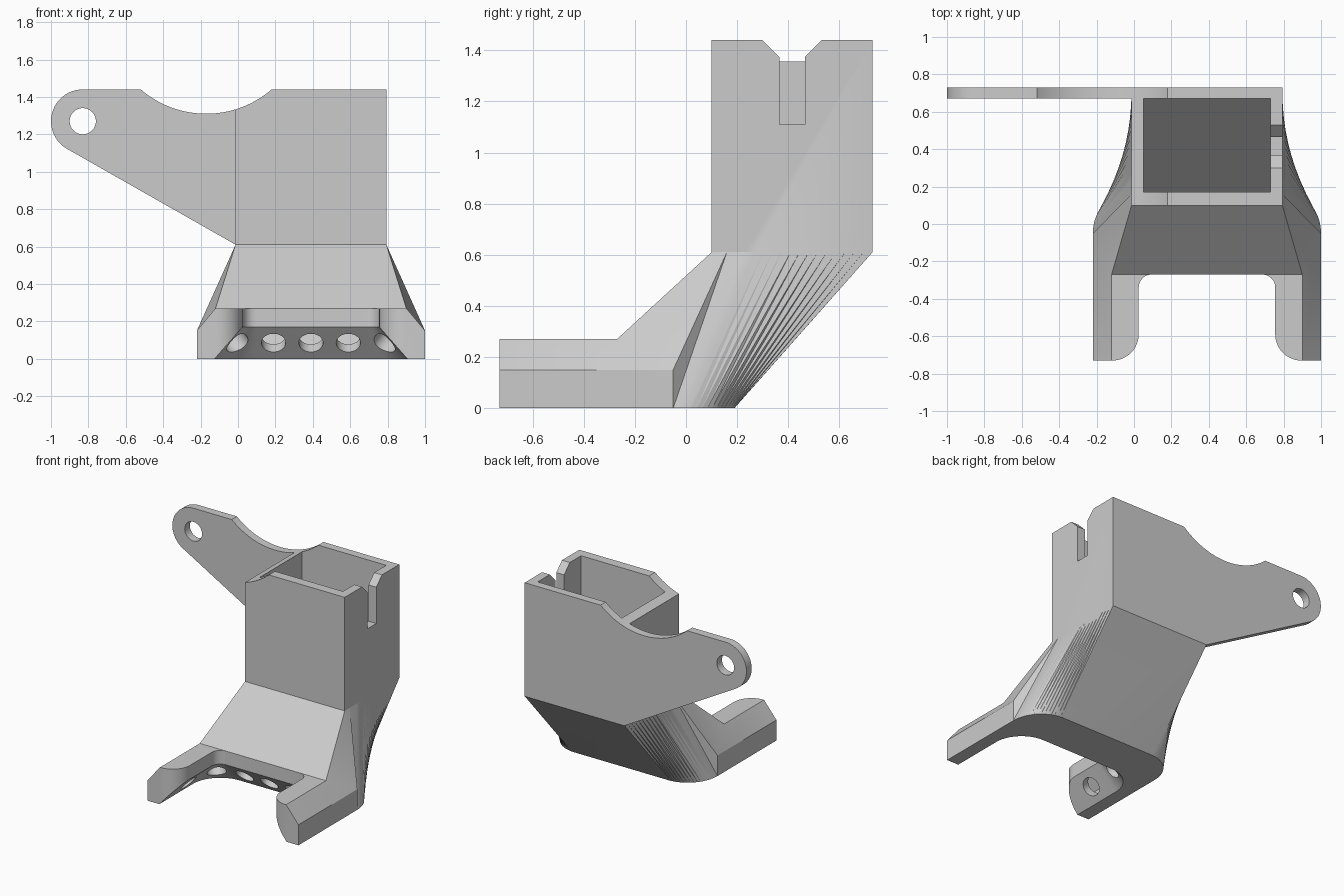
import bpy, bmesh
from math import sin, cos, pi, radians, atan2, hypot
from mathutils import Vector, Matrix

if "Cube" in bpy.data.objects:
    bpy.data.objects.remove(bpy.data.objects["Cube"], do_unlink=True)

CX = 0.39                      # symmetry plane of the duct
grey = bpy.data.materials.new("plain grey")
grey.use_nodes = True
grey.diffuse_color = (0.6, 0.6, 0.6, 1)
grey.node_tree.nodes["Principled BSDF"].inputs["Base Color"].default_value = (0.6, 0.6, 0.6, 1)


def finish(name, bm):
    bmesh.ops.remove_doubles(bm, verts=bm.verts, dist=1e-5)
    bmesh.ops.recalc_face_normals(bm, faces=bm.faces)
    mesh = bpy.data.meshes.new(name)
    bm.to_mesh(mesh)
    bm.free()
    mesh.materials.append(grey)
    ob = bpy.data.objects.new(name, mesh)
    bpy.context.collection.objects.link(ob)
    return ob


def loft(name, rings):
    """Closed solid through rings of equal point count."""
    bm = bmesh.new()
    vs = [[bm.verts.new(p) for p in ring] for ring in rings]
    n = len(rings[0])
    for a, b in zip(vs, vs[1:]):
        for i in range(n):
            j = (i + 1) % n
            bm.faces.new((a[i], a[j], b[j], b[i]))
    bm.faces.new(vs[0])
    bm.faces.new(vs[-1])
    return finish(name, bm)


def prism(name, pts, axis, lo, hi):
    """Extrude a 2D outline along an axis; pts are the other two coordinates in order."""
    def place(p, t):
        q = list(p)
        q.insert("xyz".index(axis), t)
        return q
    return loft(name, [[place(p, t) for p in pts] for t in (lo, hi)])


def arc(cx, cy, r, a, b, n=12):
    return [(cx + r * cos(radians(a + (b - a) * i / n)),
             cy + r * sin(radians(a + (b - a) * i / n))) for i in range(n + 1)]


def combine(target, tool, operation="DIFFERENCE"):
    tool.hide_render = True
    mod = target.modifiers.new("combine", "BOOLEAN")
    mod.operation, mod.solver, mod.object = operation, "EXACT", tool
    bpy.context.view_layer.objects.active = target
    bpy.ops.object.modifier_apply(modifier=mod.name)
    bpy.data.objects.remove(tool, do_unlink=True)


# Outer shell: straight legs, twisted transition and upright box
def shell():
    bm = bmesh.new()

    def flip(p):
        return (-p[0], p[1], p[2])

    def face(*pts):
        bm.faces.new([bm.verts.new((p[0] + CX, p[1], p[2])) for p in pts])

    def both(*pts):
        face(*pts)
        face(*[flip(p) for p in pts])

    def across(p, q):
        face(p, q, flip(q), flip(p))

    front = [(0.51, -0.73, 0.27), (0.61, -0.73, 0.15), (0.61, -0.73, 0)]
    a, b = (0.51, -0.27, 0.27), (0.61, -0.05, 0.15)
    n = 16
    low = [(0.38 + 0.23 * cos(i * pi / 2 / n), -0.05 + 0.24 * sin(i * pi / 2 / n), 0)
           for i in range(n + 1)]
    corner = (0.403, 0.10, 0.61)
    up = [(0.403, 0.16 + 0.57 * i / n, 0.61) for i in range(n + 1)]
    top = [(0.403, 0.73, 1.44), (0.403, 0.10, 1.44)]

    face(*front, *[flip(p) for p in reversed(front)])
    face(front[2], *low, *[flip(p) for p in reversed(low)], flip(front[2]))
    across(front[0], a)
    both(front[0], front[1], b, a)
    both(front[1], front[2], low[0], b)
    across(a, corner)
    both(a, b, corner)
    both(b, up[0], corner)
    both(b, low[0], up[0])
    for i in range(n):
        both(low[i], low[i + 1], up[i + 1])
        both(low[i], up[i + 1], up[i])
    across(low[-1], up[-1])
    both(corner, *up, *top)
    across(up[-1], top[0])
    across(*top)
    across(top[1], corner)
    return finish("duct_body", bm)


body = shell()

# Mounting tab with rounded end, in line with the back wall
tab_low = (CX - 0.403, 0.61)
tab = prism("mounting_tab",
            [(0.03, 1.44)] + arc(-0.83, 1.27, 0.17, 90, 241, 24) + [tab_low, (0.03, 0.61)],
            "y", 0.67, 0.73)
combine(body, tab, "UNION")
combine(body, prism("tab_hole", arc(-0.83, 1.27, 0.07, 0, 352.5, 47), "y", 0.5, 0.9))

# Round dip through the top edge
combine(body, prism("top_dip", arc(-0.17, 1.846, 0.536, 0, 357, 119), "y", -0.2, 1))

# Hollow of box and sloping channel
channel = [(0.17, 1.6), (0.17, 0.59), (-0.19, 0.26), (-0.19, 0.17),
           (-0.09, 0.06), (0.17, 0.06), (0.67, 0.62), (0.67, 1.6)]
combine(body, prism("channel", channel, "x", 0.05, 0.73))

# Chamfered cable slot in the left wall
slot = [(0.365, 1.11), (0.465, 1.11), (0.465, 1.375), (0.53, 1.44), (0.53, 1.6),
        (0.30, 1.6), (0.30, 1.44), (0.365, 1.375)]
combine(body, prism("slot", slot, "x", 0.7, 0.9))

# Opening between the legs: upright rim above a flared lower face
rings = []
for z, d in ((-0.034, 0.18), (0.17, 0), (0.4, 0)):
    half = [(0.365 + d, -1)] + arc(0.295, -0.34, 0.07 + d, 0, 90)
    pts = half + [(-x, y) for x, y in reversed(half)]
    rings.append([(x + CX, y, z) for x, y in pts])
combine(body, loft("leg_opening", rings))

# Rounded inner leg tips and hollow legs
tip = arc(0.505, -0.59, 0.14, 180, 270) + [(0.505, -0.8), (0.3, -0.8), (0.3, -0.59)]
bore = [(0.54, 0.06), (0.55, 0.06), (0.55, 0.13), (0.48, 0.21), (0.44, 0.21), (0.44, 0.17)]
for s in (1, -1):
    combine(body, prism("leg_tip", [(CX + s * x, y) for x, y in tip], "z", -0.1, 0.4))
    combine(body, prism("leg_bore", [(CX + s * x, z) for x, z in bore], "y", -0.65, -0.08))

# Nozzle holes square to the flared face
k = 0.5 ** 0.5
holes = [((x, -0.195), (0, 1)) for x in (-0.2, 0, 0.2)]
for s in (1, -1):
    holes += [((s * (0.295 + 0.145 * k), -0.34 + 0.145 * k), (s * k, k)),
              ((s * 0.44, -0.5), (s, 0))]
for (x, y), (dx, dy) in holes:
    axis = Vector((dx * 0.75, dy * 0.75, 0.66)).normalized()
    bm = bmesh.new()
    place = Matrix.Translation((CX + x, y, 0.085)) @ axis.to_track_quat("Z", "Y").to_matrix().to_4x4()
    bmesh.ops.create_cone(bm, cap_ends=True, segments=32, radius1=0.065, radius2=0.065,
                          depth=0.18, matrix=place)
    combine(body, finish("nozzle_hole", bm))

# Smooth only the curved areas
bpy.ops.object.select_all(action="DESELECT")
body.select_set(True)
bpy.context.view_layer.objects.active = body
bpy.ops.object.shade_smooth_by_angle(angle=radians(18))
